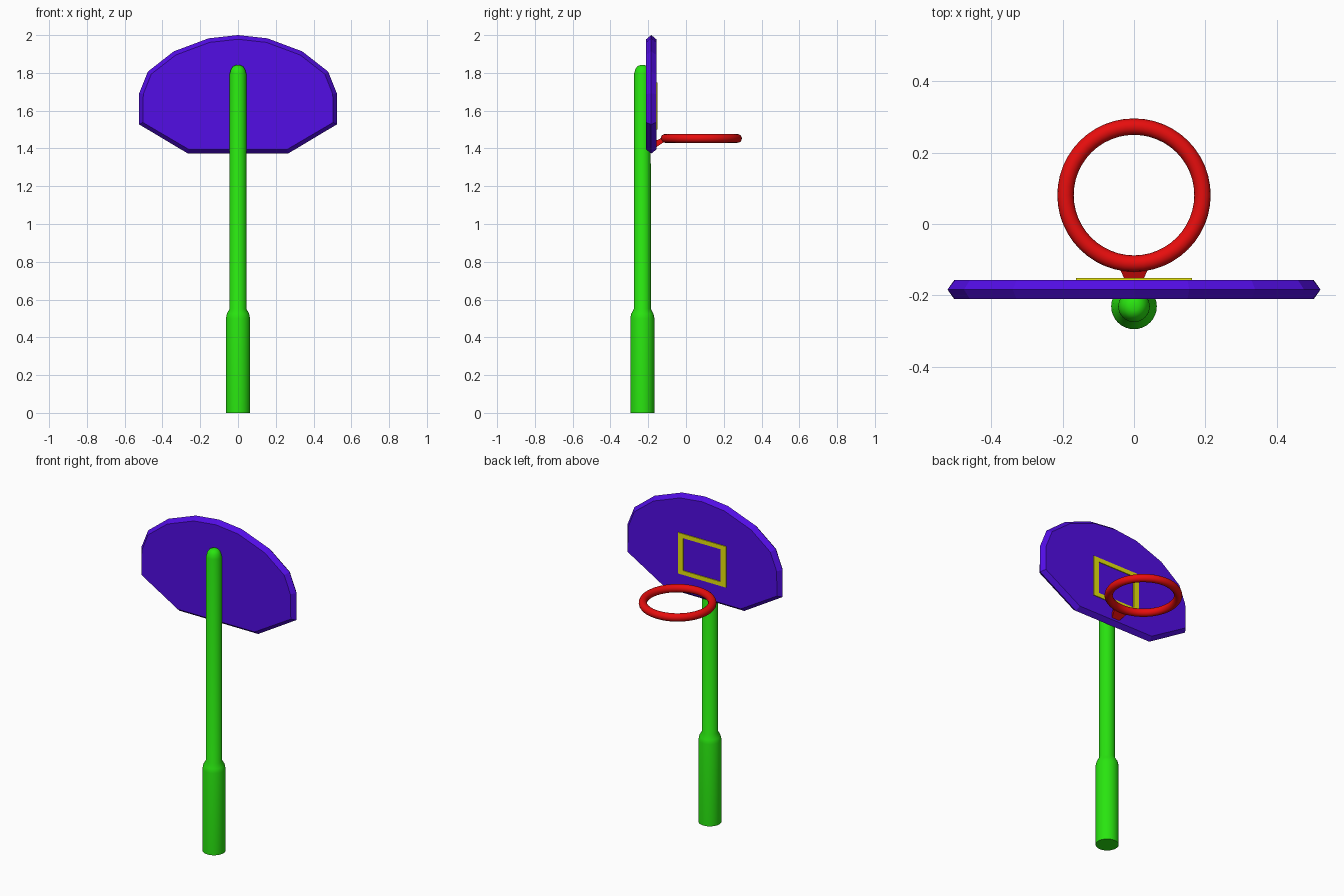
import bpy, bmesh
from math import pi, sin, cos, radians

if "Cube" in bpy.data.objects:
    bpy.data.objects.remove(bpy.data.objects["Cube"])

BOARD_Y, HALF, INSET = -0.184, 0.027, 0.022
FRONT_Y = BOARD_Y + HALF


def material(name, rgb):
    m = bpy.data.materials.new(name)
    m.diffuse_color = (*rgb, 1)
    m.use_nodes = True
    m.node_tree.nodes["Principled BSDF"].inputs["Base Color"].default_value = m.diffuse_color
    return m


GREEN = material("green", (0.022, 0.78, 0.005))
PURPLE = material("purple", (0.085, 0.004, 0.78))
RED = material("red", (0.80, 0.004, 0.004))
YELLOW = material("yellow", (0.80, 0.78, 0.004))


def finish(bm, name, mat, smooth=None):
    bmesh.ops.recalc_face_normals(bm, faces=bm.faces[:])
    me = bpy.data.meshes.new(name)
    bm.to_mesh(me)
    bm.free()
    me.materials.append(mat)
    ob = bpy.data.objects.new(name, me)
    bpy.context.collection.objects.link(ob)
    if smooth:
        bpy.ops.object.select_all(action='DESELECT')
        ob.select_set(True)
        bpy.context.view_layer.objects.active = ob
        bpy.ops.object.shade_smooth_by_angle(angle=radians(smooth))
    return ob


def add_box(bm, lo, hi):
    vs = bmesh.ops.create_cube(bm, size=1)["verts"]
    for v in vs:
        for i in range(3):
            v.co[i] = (lo[i] + hi[i]) / 2 + v.co[i] * (hi[i] - lo[i])


# Stepped pole: lathed profile of (radius, height)
bm = bmesh.new()
profile = [(0.064, 0), (0.064, 0.50), (0.059, 0.525), (0.045, 0.55),
           (0.044, 1.795), (0.037, 1.82), (0.026, 1.835), (0.012, 1.841)]
N = 32
rings = [[bm.verts.new((r * cos(2 * pi * i / N), -0.231 + r * sin(2 * pi * i / N), z))
          for i in range(N)] for r, z in profile]
for a, b in zip(rings, rings[1:]):
    for i in range(N):
        j = (i + 1) % N
        bm.faces.new((a[i], a[j], b[j], b[i]))
bm.faces.new(rings[0])
bm.faces.new(rings[-1])
finish(bm, "pole", GREEN, 40)

# Backboard: mirrored outline with a bevel running to front and back
right = [(0.265, 1.373), (0.523, 1.527), (0.523, 1.692), (0.477, 1.807),
         (0.34, 1.914), (0.155, 1.983)]
outline = right + [(0, 2.0)] + [(-x, z) for x, z in reversed(right)]
bm = bmesh.new()
for side in (-1, 1):
    face = bm.faces.new([bm.verts.new((x, BOARD_Y, z)) for x, z in outline])
    face.normal_update()
    bmesh.ops.inset_individual(bm, faces=[face], thickness=INSET)
    for v in face.verts:
        v.co.y = BOARD_Y + side * HALF
bmesh.ops.remove_doubles(bm, verts=bm.verts[:], dist=0.0005)
finish(bm, "backboard", PURPLE)

# Target frame on the board
bm = bmesh.new()
W, TX, TZ, Z0, Z1 = 0.162, 0.036, 0.026, 1.50, 1.75
y0, y1 = FRONT_Y - 0.004, FRONT_Y + 0.005
for x in (-W, W - TX):
    add_box(bm, (x, y0, Z0), (x + TX, y1, Z1))
for z in (Z0, Z1 - TZ):
    add_box(bm, (-W + TX, y0, z), (W - TX, y1, z + TZ))
finish(bm, "target_frame", YELLOW)

# Hoop
bpy.ops.mesh.primitive_torus_add(major_radius=0.192, minor_radius=0.023,
                                 major_segments=48, minor_segments=16,
                                 location=(0, 0.081, 1.453))
hoop = bpy.context.object
hoop.name = "hoop"
hoop.data.materials.append(RED)
bpy.ops.object.shade_smooth_by_angle(angle=radians(40))

# Bracket flaring up from the board to the hoop
bm = bmesh.new()
for y, w, za, zb in ((FRONT_Y - 0.01, 0.021, 1.40, 1.438), (-0.112, 0.046, 1.437, 1.463)):
    for x in (-w, w):
        for z in (za, zb):
            bm.verts.new((x, y, z))
bmesh.ops.convex_hull(bm, input=bm.verts[:])
finish(bm, "hoop_bracket", RED)
